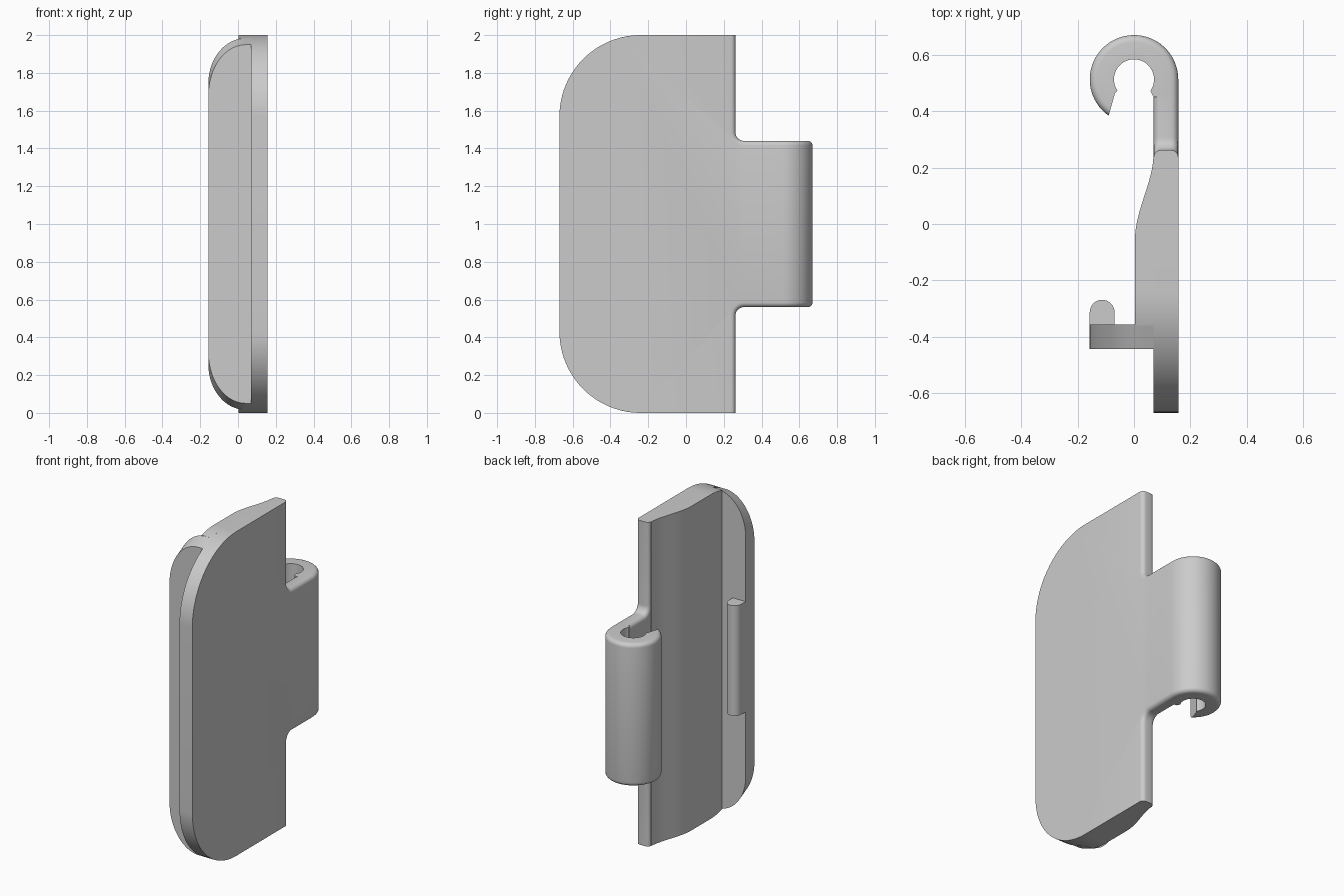
import bpy, bmesh
from math import sin, cos, radians, sqrt

cube = bpy.data.objects.get("Cube")
if cube:
    bpy.data.objects.remove(cube, do_unlink=True)

grey = bpy.data.materials.new("light_grey")
grey.use_nodes = True
grey.diffuse_color = (0.6, 0.6, 0.6, 1)
grey.node_tree.nodes["Principled BSDF"].inputs["Base Color"].default_value = (0.6, 0.6, 0.6, 1)

OUTER, INNER = 0.157, 0.07      # outer face and inner face of the panel in x
FRONT, BACK = -0.67, 0.262      # panel ends in y
CORNER = 0.43                   # radius of the large panel corners
LEG_END = 0.45                  # where the straight leg meets the curl
HOOK_Y = 0.513                  # centre of the curl
LOW, HIGH = 0.56, 1.44          # height range of the hook
ROUND = 0.025


def arc(cx, cy, rx, ry, start, end, steps):
    angles = [radians(start + (end - start) * i / steps) for i in range(steps + 1)]
    return [(cx + rx * cos(a), cy + ry * sin(a)) for a in angles]


def loft(name, rings, round_edge=None):
    """Skin a list of matching rings, cap both ends and round chosen edges."""
    bm = bmesh.new()
    rows = [[bm.verts.new(p) for p in ring] for ring in rings]
    n = len(rows[0])
    for a, b in zip(rows, rows[1:]):
        for i in range(n):
            j = (i + 1) % n
            bm.faces.new((a[i], a[j], b[j], b[i]))
    bm.faces.new(rows[0])
    bm.faces.new(rows[-1])
    bmesh.ops.recalc_face_normals(bm, faces=bm.faces)
    if round_edge:
        edges = [e for e in bm.edges if round_edge(e.verts[0].co, e.verts[1].co)]
        bmesh.ops.bevel(bm, geom=edges, offset=ROUND, segments=5, profile=0.5,
                        affect='EDGES', clamp_overlap=False)
    mesh = bpy.data.meshes.new(name)
    bm.to_mesh(mesh)
    bm.free()
    mesh.materials.append(grey)
    obj = bpy.data.objects.new(name, mesh)
    bpy.context.collection.objects.link(obj)
    bpy.ops.object.select_all(action='DESELECT')
    obj.select_set(True)
    bpy.context.view_layer.objects.active = obj
    bpy.ops.object.shade_smooth_by_angle(angle=radians(30))
    return obj


def mirrored(half):
    """Complete an outline whose second coordinate is mirrored about z = 1."""
    return half + [(a, 2 - z) for a, z in reversed(half)]


def prism_z(name, pts, lo, hi, round_edge=None):
    return loft(name, [[(x, y, z) for x, y in pts] for z in (lo, hi)], round_edge)


# Panel with the straight leg of the hook
half = arc(FRONT + CORNER, CORNER, CORNER, CORNER, 180, 270, 24)
half += [(BACK, 0)] + arc(BACK + 0.045, LOW - 0.045, 0.045, 0.045, 180, 90, 8)
half += [(LEG_END, LOW)]
outline = mirrored(half)


def panel_rim(a, b):
    return (abs(a.x - b.x) < 1e-4 and min(a.y, b.y) > BACK - 0.001
            and not (a.y > LEG_END - 0.001 and b.y > LEG_END - 0.001))


loft("panel", [[(x, y, z) for y, z in outline] for x in (INNER, OUTER)], panel_rim)


# Thickened inner side, tapering smoothly toward the hook
def bottom(y):
    d = max(0, FRONT + CORNER - y)
    return CORNER - sqrt(CORNER ** 2 - d ** 2)


rings = []
steps = 28
for i in range(steps + 1):
    y = -0.36 + 0.6 * i / steps
    t = min(1, max(0, (y + 0.06) / 0.3))
    x = 0.003 + (INNER - 0.004) * t * t * (3 - 2 * t) * (0.85 + 0.15 * t)
    z = bottom(y)
    rings.append([(x, y, z), (INNER, y, z), (INNER, y, 2 - z), (x, y, 2 - z)])
loft("inner_thickening", rings)

# Flange with rounded ends that slope between its front and back faces
rings = []
for y, corner_height in ((-0.443, 0.27), (-0.357, 0.24)):
    z = bottom(y)
    half = [(INNER, z)] + arc(0.04, z + corner_height, 0.197, corner_height, 270, 180, 20)
    rings.append([(x, y, h) for x, h in mirrored(half)])
loft("flange", rings)

# Catch bead on the back of the flange
bead = [(-OUTER, -0.36)] + arc(-0.113, -0.313, 0.044, 0.044, 180, 0, 16) + [(-0.069, -0.36)]
prism_z("catch_bead", bead, 0.66, 1.34)

# Curled hook
curl = [(OUTER, LEG_END)] + arc(0, HOOK_Y, OUTER, OUTER, 0, 235, 44)
curl += [(-0.067, 0.465)] + arc(0, HOOK_Y, 0.071, 0.071, 215, -35, 40)
curl += [(INNER, LEG_END)]


def on_outside(p):
    return p.x > 0.15 or sqrt(p.x ** 2 + (p.y - HOOK_Y) ** 2) > 0.15


prism_z("hook_curl", curl, LOW, HIGH,
        lambda a, b: abs(a.z - b.z) < 1e-4 and on_outside(a) and on_outside(b))
